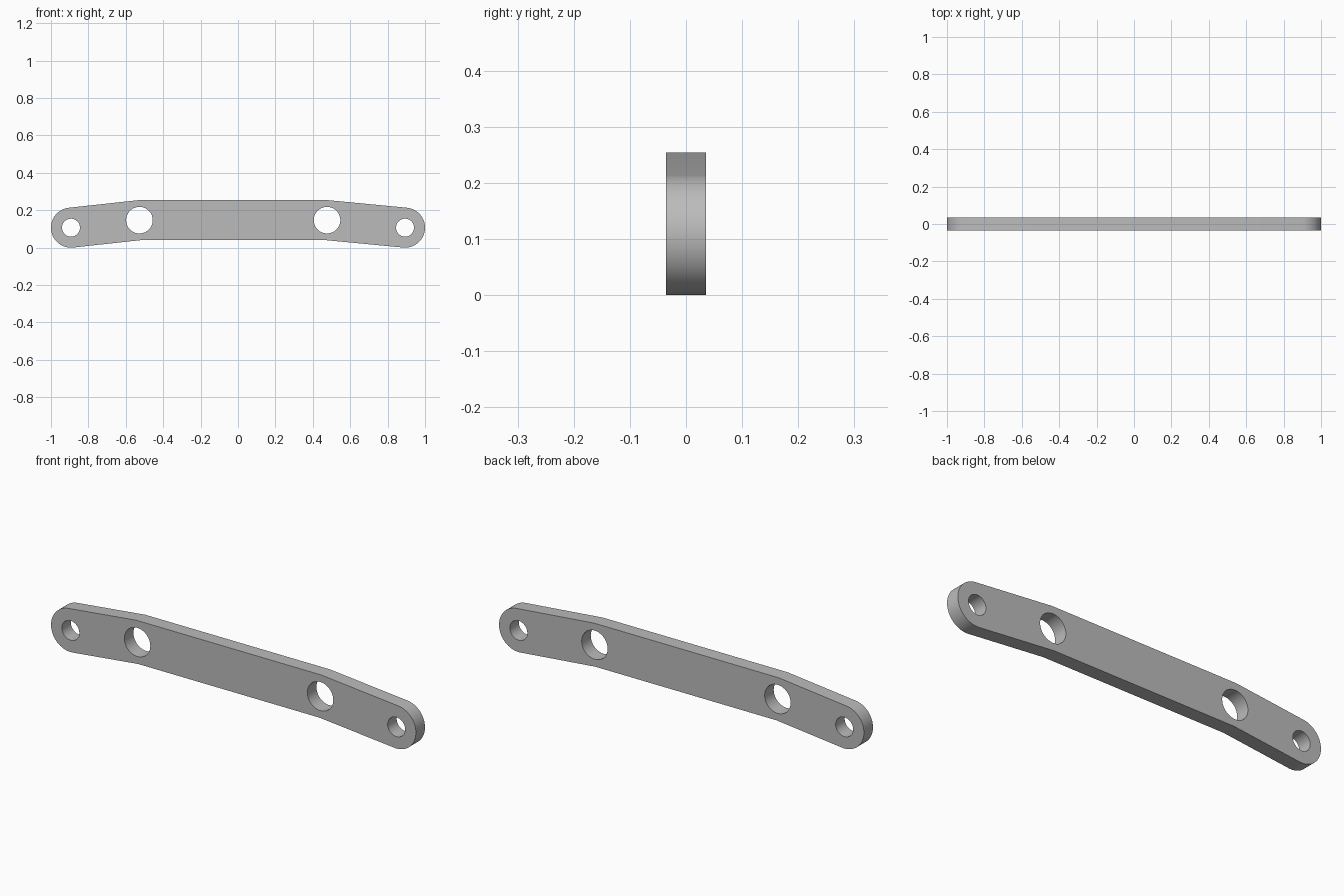
import bpy, bmesh, math
from mathutils import Vector

cube = bpy.data.objects.get("Cube")
if cube:
    bpy.data.objects.remove(cube, do_unlink=True)

RADIUS = 0.107       # half width of the bar and radius of its ends
HALF_DEPTH = 0.0355
SPINE = [Vector(p) for p in ((-0.893, 0.107), (-0.527, 0.147),
                             (0.476, 0.147), (0.893, 0.107))]
HOLE_RADII = (0.048, 0.071, 0.071, 0.048)


def arc(center, radius, start, sweep, steps):
    return [center + radius * Vector((math.cos(start + sweep * i / steps),
                                      math.sin(start + sweep * i / steps)))
            for i in range(steps + 1)]


def normal(a, b):
    d = (b - a).normalized()
    return Vector((-d.y, d.x))


# Bar outline: mitred bends and a half-round at each end
normals = [normal(a, b) for a, b in zip(SPINE, SPINE[1:])]
miters = []
for n1, n2 in zip(normals, normals[1:]):
    m = (n1 + n2).normalized()
    miters.append(m * RADIUS / m.dot(n1))
left_start = math.atan2(normals[0].y, normals[0].x)
right_start = math.atan2(-normals[-1].y, -normals[-1].x)
outline = arc(SPINE[0], RADIUS, left_start, math.pi, 48)
outline += [p - m for p, m in zip(SPINE[1:3], miters)]
outline += arc(SPINE[3], RADIUS, right_start, math.pi, 48)
outline += [p + m for p, m in reversed(list(zip(SPINE[1:3], miters)))]

# Holes along the spine
loops = [outline] + [arc(c, r, 0, math.tau, 64)[:-1]
                     for c, r in zip(SPINE, HOLE_RADII)]

# Extruded flat profile
curve = bpy.data.curves.new("link_bar", "CURVE")
curve.dimensions = "2D"
curve.fill_mode = "BOTH"
curve.extrude = HALF_DEPTH
for loop in loops:
    spline = curve.splines.new("POLY")
    spline.points.add(len(loop) - 1)
    for point, p in zip(spline.points, loop):
        point.co = (p.x, p.y, 0, 1)
    spline.use_cyclic_u = True
bar = bpy.data.objects.new("link_bar", curve)
bpy.context.collection.objects.link(bar)
bar.rotation_euler.x = math.pi / 2

# Solid mesh with smooth rounds and sharp rims
bpy.ops.object.select_all(action="DESELECT")
bar.select_set(True)
bpy.context.view_layer.objects.active = bar
bpy.ops.object.convert(target="MESH")
bpy.ops.object.transform_apply(location=False, rotation=True, scale=False)
bm = bmesh.new()
bm.from_mesh(bar.data)
bmesh.ops.remove_doubles(bm, verts=bm.verts, dist=0.0001)
bmesh.ops.recalc_face_normals(bm, faces=bm.faces)
bm.to_mesh(bar.data)
bm.free()
bpy.ops.object.shade_smooth_by_angle(angle=math.radians(30))

# Plain grey metal
grey = bpy.data.materials.new("grey")
grey.use_nodes = True
color = (0.5, 0.5, 0.5, 1)
grey.diffuse_color = color
grey.node_tree.nodes["Principled BSDF"].inputs["Base Color"].default_value = color
bar.data.materials.clear()
bar.data.materials.append(grey)
